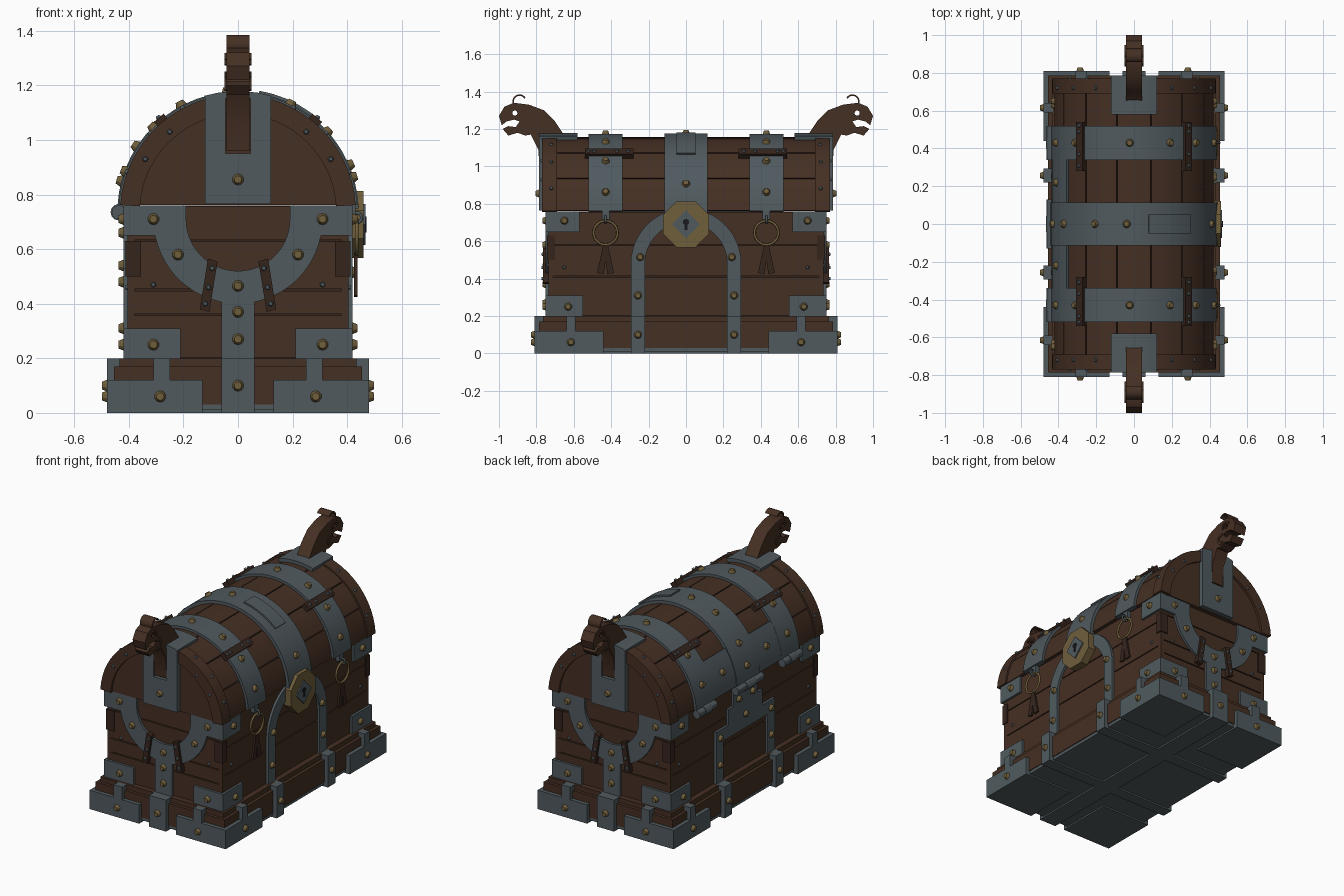
import bpy, bmesh
from math import pi, cos, sin, radians
from mathutils import Matrix

old = bpy.data.objects.get("Cube")
if old:
    bpy.data.objects.remove(old, do_unlink=True)


def material(name, *rgb):
    mat = bpy.data.materials.new(name)
    mat.use_nodes = True
    mat.diffuse_color = (*rgb, 1)
    node = next(n for n in mat.node_tree.nodes if n.type == 'BSDF_PRINCIPLED')
    node.inputs["Base Color"].default_value = (*rgb, 1)
    return mat


wood = material("brown wood", .06, .029, .017)
dark = material("dark wood", .036, .018, .012)
steel = material("grey steel", .08, .102, .113)
brass = material("aged brass", .16, .112, .044)
black = material("keyhole black", .01, .01, .012)

LID_Z = .735          # centre of the lid arch
END, SIDE = .75, .42  # outer planes of the fittings on the body


def wall(turn):
    """Frame of a wall: u along it, v up, n outward (0 front, 1 lock, 2 back, 3 hinge)."""
    return Matrix.Rotation(turn * pi / 2, 4, 'Z') @ Matrix.Rotation(pi / 2, 4, 'X')


def finish(name, bm, mat):
    bmesh.ops.recalc_face_normals(bm, faces=bm.faces[:])
    mesh = bpy.data.meshes.new(name)
    bm.to_mesh(mesh)
    bm.free()
    mesh.materials.append(mat)
    mesh.shade_smooth()
    mesh.set_sharp_from_angle(angle=radians(30))
    obj = bpy.data.objects.new(name, mesh)
    bpy.context.scene.collection.objects.link(obj)
    return obj


def slab(name, mat, turn, outline, n0, n1, hole=None):
    """Extrude an outline (with an optional hole) between two distances from the centre."""
    bm = bmesh.new()
    edges = []
    for loop in [outline] + ([hole] if hole else []):
        verts = [bm.verts.new((u, v, n0)) for u, v in loop]
        if hole:
            edges += [bm.edges.new((verts[i - 1], verts[i])) for i in range(len(verts))]
        else:
            bm.faces.new(verts)
    if hole:
        bmesh.ops.triangle_fill(bm, use_beauty=True, edges=edges, normal=(0, 0, 1))
    new = bmesh.ops.extrude_face_region(bm, geom=bm.faces[:])["geom"]
    moved = [g for g in new if isinstance(g, bmesh.types.BMVert)]
    bmesh.ops.translate(bm, verts=moved, vec=(0, 0, n1 - n0))
    bm.transform(wall(turn))
    return finish(name, bm, mat)


def rect(u0, u1, v0, v1):
    return [(u0, v0), (u1, v0), (u1, v1), (u0, v1)]


def turned(r, a, cu=0, cv=0):
    return cu + r * cos(radians(a)), cv + r * sin(radians(a))


def arc(r0, r1, a0, a1, cu=0, cv=LID_Z):
    steps = max(2, round(abs(a1 - a0) / 6))
    angles = [a0 + (a1 - a0) * i / steps for i in range(steps + 1)]
    return ([turned(r1, a, cu, cv) for a in angles]
            + [turned(r0, a, cu, cv) for a in reversed(angles)])


def circle(r, cu, cv, sides=12, start=0):
    return [turned(r, start + 360 * i / sides, cu, cv) for i in range(sides)]


def flip(outline):
    return [(-u, v) for u, v in outline]


def pair(name, mat, turn, outline, n0, n1):
    slab(name, mat, turn, outline, n0, n1)
    slab(name, mat, turn, flip(outline), n0, n1)


# Rivets are gathered into two meshes
rivets = {"brass": bmesh.new(), "steel": bmesh.new()}


def rivet(kind, frame):
    r = .023 if kind == "brass" else .011
    bmesh.ops.create_cone(rivets[kind], cap_ends=True, segments=10, radius1=r, radius2=r * .6,
                          depth=r, matrix=frame @ Matrix.Translation((0, 0, r * .3)))


def wall_rivets(kind, turn, n, points):
    for u, v in points:
        for side in ([u, -u] if u else [0]):
            rivet(kind, wall(turn) @ Matrix.Translation((side, v, n)))


def lid_rivets(kind, y, r, angles):
    for a in angles:
        for side in ([y, -y] if y else [0]):
            u, v = turned(r, a, 0, LID_Z)
            rivet(kind, wall(0) @ Matrix.Translation((u, v, side))
                  @ Matrix.Rotation(radians(a), 4, 'Z') @ Matrix.Rotation(pi / 2, 4, 'Y'))


# Base
slab("base_bottom", steel, 0, rect(-.45, .45, .01, .03), -.78, .78)
slab("base_board", wood, 0, rect(-.455, .455, .03, .17), -.785, .785)
slab("base_step", wood, 0, rect(-.435, .435, .17, .2), -.765, .765)
slab("base_long_strap", steel, 0, rect(-.06, .06, 0, .02), -.8, .8)
pair("base_cross_strap", steel, 1, rect(.22, .295, 0, .02), -.47, .47)
for s in (-1, 1):
    pair("base_corner", steel, 0, rect(.13, .48, 0, .12), s * .44, s * .81)

# Body core
slab("body_core", dark, 0, rect(-.39, .39, .18, .76), -.72, .72)

# Planks and fittings on the two ends
for turn in (0, 2):
    rows = [.2, .36, .45, .63, .76]
    for low, high in zip(rows, rows[1:]):
        slab("end_plank", wood, turn, rect(-.405, .405, low + .003, high - .003), .71, .735)
    pair("end_base_clip", steel, turn, rect(.25, .31, .1, .2), .76, .81)
    slab("end_strap_foot", steel, turn, rect(-.06, .06, 0, .2), .73, .81)
    slab("end_strap", steel, turn, rect(-.06, .06, .2, .43), .72, END)
    slab("end_half_ring", steel, turn, arc(.19, .31, 180, 360, 0, .71), .72, END)
    pair("end_upper_corner", steel, turn, rect(.19, SIDE, .65, .76), .72, END)
    pair("end_lower_corner", steel, turn, rect(.21, SIDE, .2, .31), .72, END)
    pair("end_patch", dark, turn, rect(.355, .412, .5, .63), .72, .742)
    pair("end_diagonal_strip", dark, turn,
         [(.075, .555), (.11, .565), (.14, .38), (.105, .37)], .735, .765)
    wall_rivets("brass", turn, END, [(0, .27), (0, .37), (0, .465), (.22, .58), (.31, .71), (.31, .25)])
    wall_rivets("brass", turn, .81, [(0, .1), (.285, .06)])
    wall_rivets("steel", turn, .765, [(.095, .53), (.108, .46), (.12, .4)])
    wall_rivets("steel", turn, .735, [(.31, .47)])

    # Lid end: recessed panel, rim and head socket plate
    slab("lid_end_panel", wood, turn, arc(.38, .38, 4, 176)[:30], .7, .755)
    slab("lid_rim", wood, turn, arc(.36, .432, 3.5, 176.5), .69, .77)
    slab("socket_plate", steel, turn,
         [(-.12, .765), (.12, .765), (.12, 1.155), (.045, 1.165), (.045, .95),
          (-.045, .95), (-.045, 1.165), (-.12, 1.155)], .74, .785)
    slab("socket_top", steel, turn, arc(.42, .444, 74, 106), .58, .785)
    wall_rivets("brass", turn, .785, [(0, .855)])
    wall_rivets("steel", turn, .77, [(.25, 1.03), (.34, .93)])

# Planks and fittings shared by the two long sides
for turn in (1, 3):
    rows = [.2, .41, .58, .76]
    for low, high in zip(rows, rows[1:]):
        slab("side_plank", wood, turn, rect(-.735, .735, low + .003, high - .003), .38, .405)
    pair("side_base_clip", steel, turn, rect(.59, .64, .1, .2), .43, .48)
    pair("side_strap_foot", steel, turn, rect(.22, .295, 0, .2), .4, .48)
    pair("side_upper_corner", steel, turn, rect(.57, END, .65, .76), .39, SIDE)
    pair("side_lower_corner", steel, turn, rect(.55, END, .2, .31), .39, SIDE)
    pair("side_patch", dark, turn, rect(.7, .742, .5, .63), .39, .412)
    wall_rivets("brass", turn, SIDE, [(.65, .71), (.63, .25), (.257, .31)])
    wall_rivets("brass", turn, .48, [(.257, .1), (.615, .06)])
    wall_rivets("steel", turn, .405, [(.65, .46)])

# Lock side: round arch, lock plate, ring pulls with cords
arch = [(.295, .2)] + arc(.22, .295, 0, 180, 0, .48)
half = len(arch) // 2 + 1
slab("lock_arch", steel, 1, arch[:half] + [(-.295, .2), (-.22, .2)] + arch[half:] + [(.22, .2)],
     .39, SIDE)
wall_rivets("brass", 1, SIDE, [(.245, .515)])
slab("lock_plate", brass, 1, circle(.133, 0, .69, 8, 22.5), .41, .46)
slab("lock_diamond", steel, 1, circle(.075, 0, .69, 4), .46, .467)
slab("keyhole_round", black, 1, circle(.017, 0, .702), .467, .47)
slab("keyhole_slot", black, 1, rect(-.008, .008, .66, .7), .467, .47)
for s in (-1, 1):
    y = s * .43
    slab("ring_tab", steel, 1, rect(y - .02, y + .02, .715, .78), .4, .43)
    for name, mat, z, big, small, spin in (("ring_pull", brass, .645, .064, .007, pi / 2),
                                           ("ring_loop", steel, .715, .018, .006, 0)):
        bpy.ops.mesh.primitive_torus_add(
            major_radius=big, minor_radius=small, major_segments=24, minor_segments=8,
            location=(.435, y, z), rotation=(0 if spin else pi / 2, spin, 0))
        ring = bpy.context.object
        ring.name = name
        ring.data.materials.append(mat)
        ring.data.shade_smooth()
    for side in (-1, 1):
        cord = [(-.012, .585), (.012, .585), (.045, .43), (.01, .425)]
        slab("ring_cord", dark, 1, [(y + side * u, v) for u, v in cord], .425, .437)

# Hinge side: stepped square arch, lid plate and hinge barrels
steps = [(.22, .2), (.295, .2), (.295, .53), (.17, .53), (.17, .63), (.12, .63), (.12, .755)]
inner = [(-.22, .45), (.22, .45)]
slab("hinge_arch", steel, 3, steps + flip(steps)[::-1] + inner, .39, SIDE)
wall_rivets("brass", 3, SIDE, [(.255, .48), (0, .54), (.07, .66)])
slab("hinge_lid_plate", steel, 0, arc(.41, .437, 145, 176.5), -.36, .36)
for y, width in ((-.43, .09), (0, .13), (.43, .09)):
    slab("hinge_barrel", steel, 0, circle(.026, -.437, .735), y - width, y + width)
    slab("hinge_knuckle", steel, 0, circle(.03, -.437, .735), y - width / 3, y + width / 3)

# Lid: core, curved planks, straps, hasp and cross strips
slab("lid_core", dark, 0, arc(.405, .405, 4, 176)[:30], -.72, .72)
PLANKS = 7
for i in range(PLANKS):
    span = 173 / PLANKS
    start = 3.5 + i * span
    slab("lid_plank", wood, 0, arc(.39, .422, start + .4, start + span - .4), -.69, .69)
for s in (-1, 1):
    slab("lid_strap", steel, 0, arc(.41, .438, 3.5, 176.5), s * .34, s * .52)
    for a in (50, 130):
        slab("lid_cross_strip", dark, 0, arc(.42, .452, a - 3, a + 3), s * .28, s * .54)
slab("lid_centre_strap", steel, 0, arc(.41, .442, 1, 176.5), -.115, .115)
slab("hasp", steel, 0, arc(.43, .452, 48, 80), -.05, .05)
lid_rivets("brass", .43, .438, [17, 42, 64, 93, 135, 160])
lid_rivets("brass", 0, .442, [23, 95, 118, 147, 165])
lid_rivets("brass", .22, .437, [160])
for y in (.31, .37, .49, .52):
    lid_rivets("steel", y, .452, [50, 130])
lid_rivets("steel", .72, .432, [20, 42, 62, 118, 138, 160])

# Carved beast heads at both ends, with a pierced eye and curled crest
head = [(.6, 1.15), (.66, 1.18), (.7, 1.24), (.76, 1.3), (.84, 1.33), (.92, 1.34), (.97, 1.32),
        (1, 1.27), (.985, 1.22), (.96, 1.24), (.92, 1.25), (.89, 1.24), (.91, 1.21), (.95, 1.215),
        (.98, 1.2), (.95, 1.165), (.9, 1.18), (.86, 1.165), (.83, 1.17), (.79, 1.09),
        (.78, .96), (.7, .96), (.65, 1.1)]
eye = circle(.014, .915, 1.285, 10)
crest = arc(.03, .038, -40, 150, .89, 1.347)
for mirror in (list, flip):
    slab("beast_head", wood, 1, mirror(head), -.043, .043, mirror(eye))
    slab("beast_crest", wood, 1, mirror(crest), -.043, .043)
    slab("beast_brow", wood, 1, mirror(arc(.022, .034, 20, 200, .915, 1.285)), -.049, .049)
    slab("beast_cheek", wood, 1, mirror(arc(.02, .035, 60, 300, .87, 1.215)), -.049, .049)

finish("brass_rivets", rivets["brass"], brass)
finish("steel_rivets", rivets["steel"], steel)
